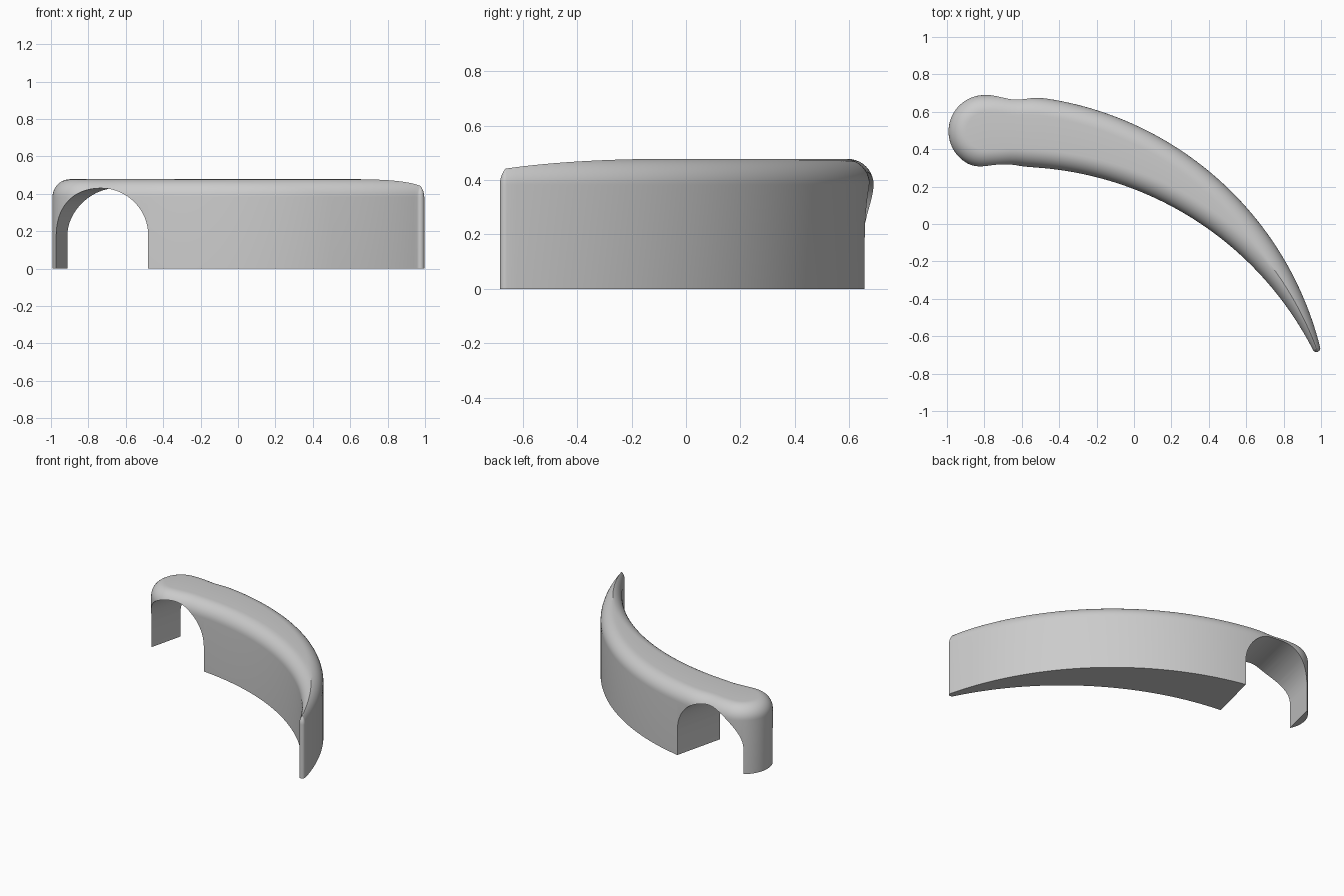
import bpy, bmesh, math
from mathutils import Vector

if "Cube" in bpy.data.objects:
    bpy.data.objects.remove(bpy.data.objects["Cube"], do_unlink=True)

grey = bpy.data.materials.new("plain_grey")
grey.use_nodes = True
colour = (0.6, 0.6, 0.6, 1)
grey.diffuse_color = colour
grey.node_tree.nodes["Principled BSDF"].inputs["Base Color"].default_value = colour

TOP, FILLET = 0.478, 0.095
OUTER_C, OUTER_R = Vector((-0.736, -1.094)), 1.785
INNER_C, INNER_R = Vector((-0.645, -1.494)), 1.8


def polar(angle):
    return Vector((math.cos(angle), math.sin(angle)))


def add_object(name, bm):
    bmesh.ops.recalc_face_normals(bm, faces=bm.faces)
    mesh = bpy.data.meshes.new(name)
    bm.to_mesh(mesh)
    bm.free()
    mesh.materials.append(grey)
    obj = bpy.data.objects.new(name, mesh)
    bpy.context.collection.objects.link(obj)
    return obj


def cap(centre, radius, start, end, steps):
    """Points of a round end, each paired with its centre."""
    return [(centre + polar(start + (end - start) * i / steps) * radius, centre)
            for i in range(1, steps)]


# Two tapering arcs around a middle line: each entry is (edge point, middle point)
STEPS = 64
outer, inner, widths = [], [], []
start, end = math.radians(92.2), math.radians(14.1)
for i in range(STEPS + 1):
    n = polar(start + (end - start) * i / STEPS)
    p = OUTER_C + n * OUTER_R
    v = p - INNER_C
    w = (v.length_squared - INNER_R ** 2) / (2 * (INNER_R + v.dot(n)))
    mid = p - n * w
    q = INNER_C + (mid - INNER_C).normalized() * INNER_R
    pinch = math.exp(-((p.x + 0.63) / 0.08) ** 2)
    p.y -= 0.011 * pinch
    q.y += 0.005 * pinch
    outer.append((p, mid))
    inner.append((q, mid))
    widths.append(w)


def heading(pair):
    d = pair[0] - pair[1]
    return math.atan2(d.y, d.x)


tip = cap(outer[-1][1], widths[-1], heading(outer[-1]),
          heading(inner[-1]) % math.tau - math.tau, 12)
head = cap(outer[0][1], widths[0], heading(inner[0]) % math.tau,
           heading(outer[0]), 32)
outline = head[len(head) // 2:] + outer + tip + inner[::-1] + head[:len(head) // 2]
count = len(outline)

# Horn body: straight wall, then a rounded shoulder that closes along the ridge
bm = bmesh.new()
rings = [[bm.verts.new((p.x, p.y, 0)) for p, m in outline]]
SHOULDER = 10
for k in range(SHOULDER + 1):
    ring = []
    for p, m in outline:
        reach = (m - p).length
        limit = min(reach, FILLET)
        sweep = math.acos(1 - limit / FILLET) * k / SHOULDER
        inset = FILLET * (1 - math.cos(sweep))
        pos = p + (m - p) * (inset / reach)
        ring.append(bm.verts.new((pos.x, pos.y, TOP - FILLET + FILLET * math.sin(sweep))))
    rings.append(ring)
for low, high in zip(rings, rings[1:]):
    for i in range(count):
        j = (i + 1) % count
        bm.faces.new((low[i], low[j], high[j], high[i]))
# Flat bottom and top, bridged from one side to the other
for ring in (rings[0], rings[-1]):
    for i in range((count - 1) // 2):
        a, b = count - 1 - i, count - 2 - i
        corners = [ring[i], ring[i + 1], ring[b], ring[a]]
        if i + 1 == b:
            corners = [ring[i], ring[i + 1], ring[a]]
        bm.faces.new(list(dict.fromkeys(corners)))
bmesh.ops.remove_doubles(bm, verts=bm.verts, dist=0.0003)
body = add_object("curved_body", bm)

# Arched passage through the wide end
HALF, SPRING = 0.252, 0.178
along = Vector((0.239, 0.971)).normalized()
across = Vector((along.y, -along.x))
middle = Vector((-0.69, 0.5))
profile = [(HALF, -0.2)]
profile += [(HALF * math.cos(math.pi * i / 48), SPRING + HALF * math.sin(math.pi * i / 48))
            for i in range(49)]
profile += [(-HALF, -0.2)]
bm = bmesh.new()
ends = []
for side in (-0.6, 0.6):
    ends.append([])
    for u, z in profile:
        pos = middle + along * side + across * u
        ends[-1].append(bm.verts.new((pos.x, pos.y, z)))
    bm.faces.new(ends[-1])
for i in range(len(profile)):
    j = (i + 1) % len(profile)
    bm.faces.new((ends[0][i], ends[0][j], ends[1][j], ends[1][i]))
cutter = add_object("arch_cutter", bm)
cutter.hide_render = True

cut = body.modifiers.new("arch", "BOOLEAN")
cut.operation = "DIFFERENCE"
cut.solver = "EXACT"
cut.object = cutter
bpy.ops.object.select_all(action="DESELECT")
bpy.context.view_layer.objects.active = body
body.select_set(True)
bpy.ops.object.modifier_apply(modifier=cut.name)
bpy.data.objects.remove(cutter, do_unlink=True)
bpy.ops.object.shade_smooth_by_angle(angle=math.radians(30))
